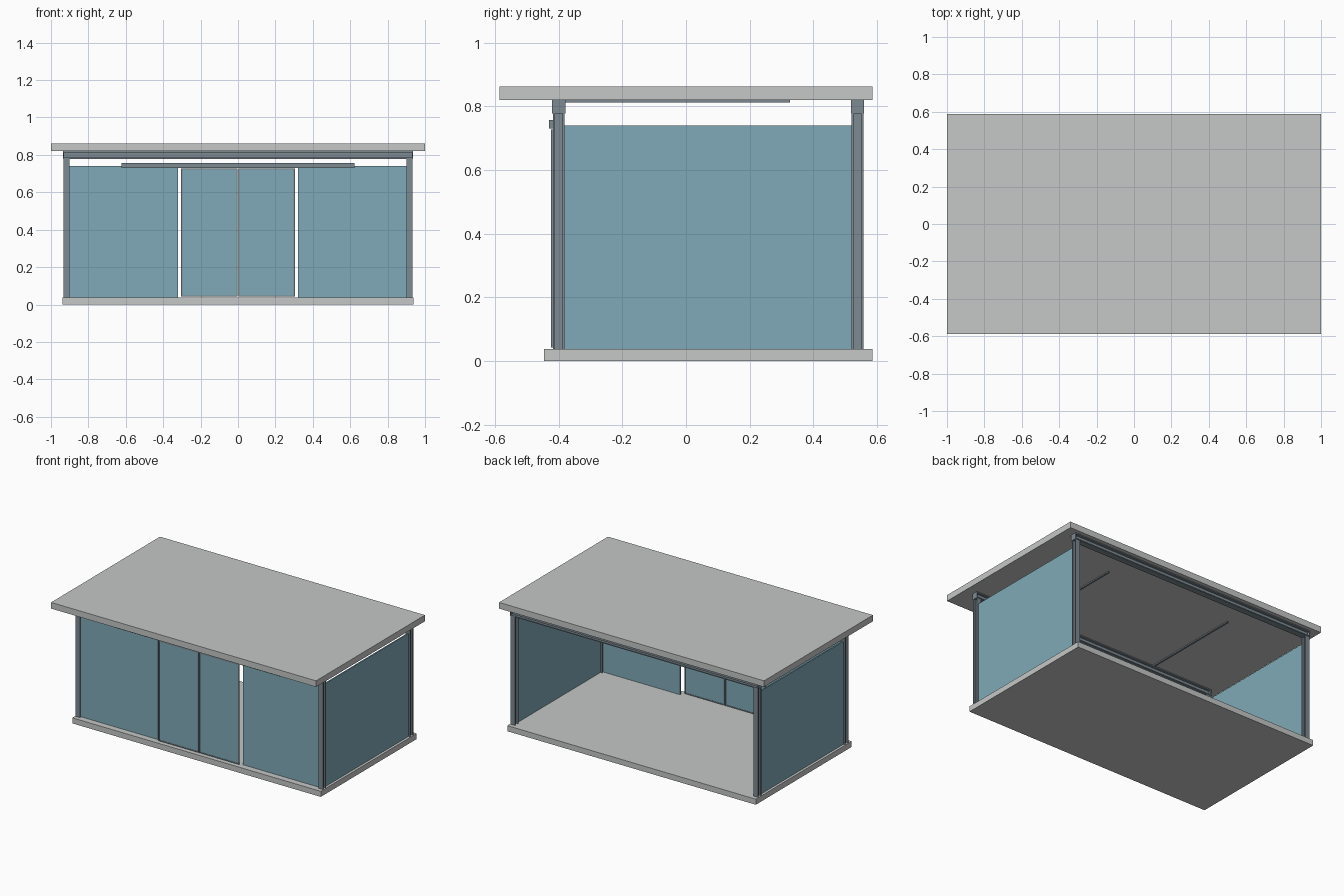
import bpy, bmesh

if "Cube" in bpy.data.objects:
    bpy.data.objects.remove(bpy.data.objects["Cube"])

def mat(name, rgb):
    m = bpy.data.materials.new(name)
    m.diffuse_color = (*rgb, 1)
    m.use_nodes = True
    m.node_tree.nodes["Principled BSDF"].inputs["Base Color"].default_value = m.diffuse_color
    return m

CONCRETE = mat("pale_grey", (0.558, 0.578, 0.565))
GLASS = mat("blue_glass", (0.216, 0.402, 0.479))
STEEL = mat("steel_grey", (0.205, 0.255, 0.29))

def boxes(name, material, parts):
    """One object from boxes given as (x0, x1, y0, y1, z0, z1)."""
    bm = bmesh.new()
    for x0, x1, y0, y1, z0, z1 in parts:
        for v in bmesh.ops.create_cube(bm, size=1)["verts"]:
            v.co.x = x0 + (v.co.x + 0.5) * (x1 - x0)
            v.co.y = y0 + (v.co.y + 0.5) * (y1 - y0)
            v.co.z = z0 + (v.co.z + 0.5) * (z1 - z0)
    me = bpy.data.meshes.new(name)
    bm.to_mesh(me)
    bm.free()
    me.materials.append(material)
    ob = bpy.data.objects.new(name, me)
    bpy.context.collection.objects.link(ob)
    return ob

def mirrored(name, material, parts):
    """Same boxes on the left and right side."""
    boxes(name + "_right", material, parts)
    boxes(name + "_left", material,
          [(-b, -a, *rest) for a, b, *rest in parts])

FLOOR, CEIL, BEAM = 0.038, 0.82, 0.778

# slabs
boxes("floor_slab", CONCRETE, [(-0.938, 0.938, -0.447, 0.587, 0, FLOOR)])
boxes("roof_slab", CONCRETE, [(-1, 1, -0.587, 0.587, CEIL, 0.862)])

# H-section posts and I-section beams, front and back
for label, y in (("front", -0.4), ("back", 0.539)):
    h, t = 0.0185, 0.007
    mirrored(label + "_post", STEEL, [
        (0.9, 0.933, y - h, y - h + t, FLOOR, BEAM),
        (0.9, 0.933, y + h - t, y + h, FLOOR, BEAM),
        (0.913, 0.92, y - h + t, y + h - t, FLOOR, BEAM)])
    w = 0.021
    boxes(label + "_beam", STEEL, [
        (-0.936, 0.936, y - w, y + w, BEAM, BEAM + t),
        (-0.936, 0.936, y - w, y + w, CEIL - t, CEIL),
        (-0.93, 0.93, y - 0.004, y + 0.004, BEAM + t, CEIL - t),
        (-0.936, -0.93, y - w, y + w, BEAM + t, CEIL - t),
        (0.93, 0.936, y - w, y + w, BEAM + t, CEIL - t)])

# fixed glass
mirrored("side_glass", GLASS, [(0.912, 0.921, -0.382, 0.521, FLOOR, 0.74)])
mirrored("front_glass", GLASS, [(0.322, 0.913, -0.404, -0.396, FLOOR, 0.74)])

# sliding doors with thin frames, hung from a rail
x0, x1, z0, z1, f = 0.002, 0.304, 0.043, 0.727, 0.006
mirrored("door_glass", GLASS,
         [(x0 + f, x1 - f, -0.423, -0.419, z0 + f, z1 - f)])
mirrored("door_frame", STEEL, [
    (x0, x0 + f, -0.425, -0.417, z0, z1),
    (x1 - f, x1, -0.425, -0.417, z0, z1),
    (x0 + f, x1 - f, -0.425, -0.417, z0, z0 + f),
    (x0 + f, x1 - f, -0.425, -0.417, z1 - f, z1)])
boxes("door_rail", STEEL, [(-0.622, 0.622, -0.431, -0.417, 0.73, 0.757)])

# ceiling strips
mirrored("ceiling_strip", STEEL, [(0.469, 0.481, -0.379, 0.327, 0.812, CEIL)])
